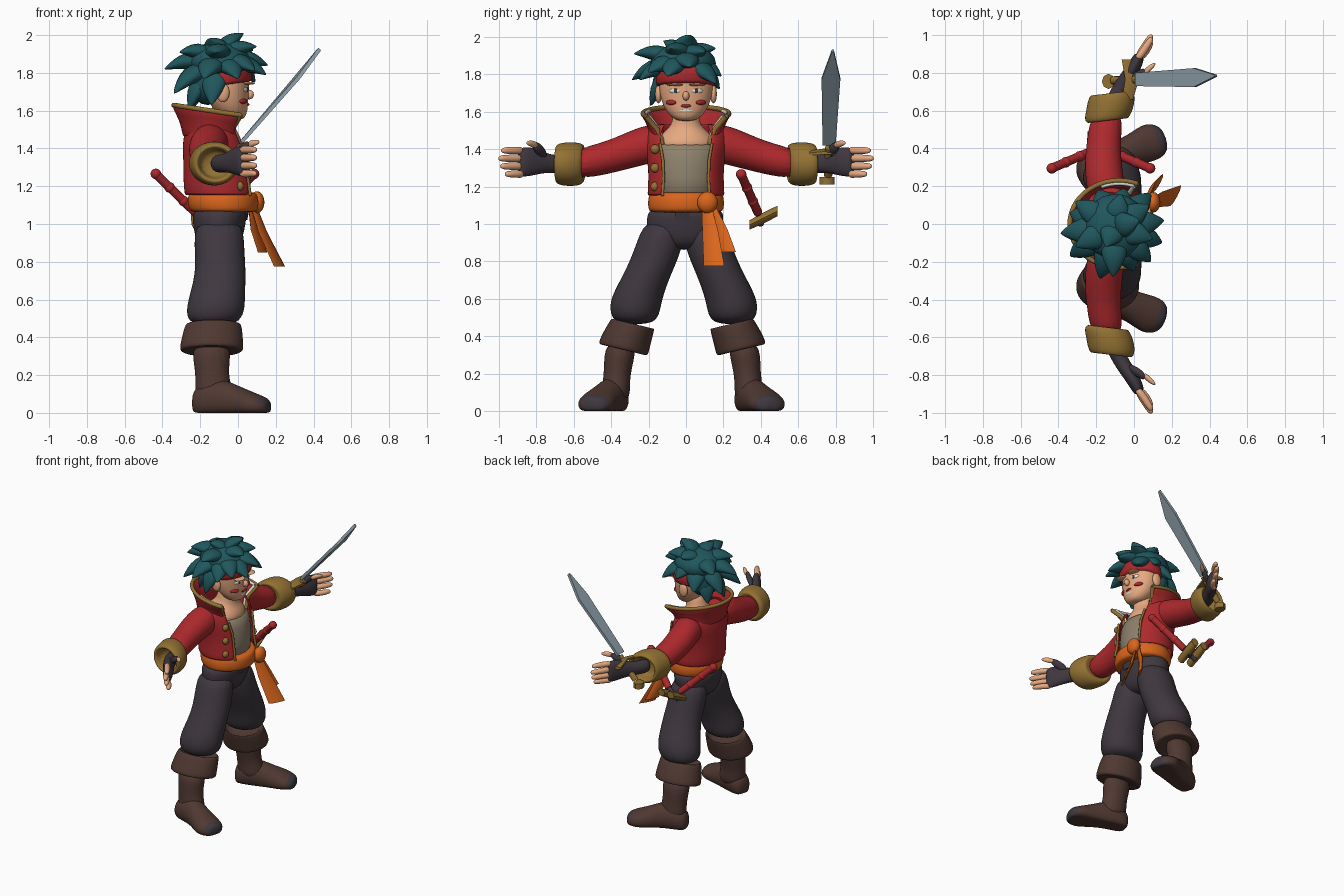
import bpy, bmesh, math
from mathutils import Vector, Matrix

if "Cube" in bpy.data.objects:
    bpy.data.objects.remove(bpy.data.objects["Cube"])


def material(name, r, g, b):
    m = bpy.data.materials.new(name)
    m.use_nodes = True
    m.diffuse_color = (r, g, b, 1)
    m.node_tree.nodes["Principled BSDF"].inputs["Base Color"].default_value = (r, g, b, 1)
    return m


TEAL = material("teal hair", .014, .095, .11)
RED = material("red cloth", .42, .022, .026)
SKIN = material("skin", .8, .4, .22)
GOLD = material("old gold", .29, .165, .033)
DARK = material("dark cloth", .05, .04, .05)
BROWN = material("brown leather", .08, .04, .031)
ORANGE = material("orange sash", .7, .13, .012)
SHIRT = material("taupe shirt", .27, .22, .15)
STEEL = material("steel", .28, .36, .41)
WHITE = material("white", .75, .75, .72)
X, Y, Z = Vector((1, 0, 0)), Vector((0, 1, 0)), Vector((0, 0, 1))


def skin_rings(bm, rings, u, v, sides, gap=None):
    """Loft elliptical rings (x, y, z, half_u, half_v); gap opens the +x side, in degrees."""
    loops = []
    for i, (x, y, z, a, b) in enumerate(rings):
        t = i / (len(rings) - 1)
        g = math.radians(gap[0] + (gap[1] - gap[0]) * t) if gap else 0
        loop = []
        for k in range(sides):
            ang = g + (math.tau - 2 * g) * k / (sides - 1 if gap else sides)
            p = Vector((x, y, z)) + u * (a * math.cos(ang)) + v * (b * math.sin(ang))
            p.z = max(p.z, 0)
            loop.append(bm.verts.new(p))
        loops.append(loop)
    for low, high in zip(loops, loops[1:]):
        for k in range(sides - 1 if gap else sides):
            n = (k + 1) % sides
            bm.faces.new((low[k], low[n], high[n], high[k]))
    if not gap:
        bm.faces.new(loops[0])
        bm.faces.new(loops[-1])


def finish(name, bm, mat, soft=0, mirror=False, thick=0, angle=50, shift=0):
    bmesh.ops.recalc_face_normals(bm, faces=bm.faces)
    mesh = bpy.data.meshes.new(name)
    bm.to_mesh(mesh)
    bm.free()
    mesh.materials.append(mat)
    for p in mesh.polygons:
        p.use_smooth = angle > 0
    if angle and not soft:
        mesh.set_sharp_from_angle(angle=math.radians(angle))
    obj = bpy.data.objects.new(name, mesh)
    obj.location.y = shift
    bpy.context.collection.objects.link(obj)
    if mirror:
        mod = obj.modifiers.new("mirror", 'MIRROR')
        mod.use_axis = (False, True, False)
        mod.use_mirror_merge = False
    if thick:
        obj.modifiers.new("thickness", 'SOLIDIFY').thickness = thick
    if soft:
        mod = obj.modifiers.new("smooth", 'SUBSURF')
        mod.levels = mod.render_levels = soft
    return obj


def loft(name, rings, mat, u=X, v=Y, sides=16, gap=None, soft=2, **kw):
    bm = bmesh.new()
    skin_rings(bm, rings, u, v, sides, gap)
    return finish(name, bm, mat, soft, **kw)


def ball(name, mat, place, size, yaw=0, mirror=False):
    bm = bmesh.new()
    m = Matrix.Translation(place) @ Matrix.Rotation(yaw, 4, 'Z') @ Matrix.Diagonal((*size, 1))
    bmesh.ops.create_uvsphere(bm, u_segments=16, v_segments=10, radius=1, matrix=m)
    return finish(name, bm, mat, mirror=mirror)


def trim(name, points, radius, mat):
    curve = bpy.data.curves.new(name, 'CURVE')
    curve.dimensions = '3D'
    curve.bevel_depth = radius
    curve.use_fill_caps = True
    s = curve.splines.new('POLY')
    s.points.add(len(points) - 1)
    for p, co in zip(s.points, points):
        p.co = (*co, 1)
    curve.materials.append(mat)
    bpy.context.collection.objects.link(bpy.data.objects.new(name, curve))


def arc_point(ring, degrees, u=X, size=1):
    t = math.radians(degrees)
    return Vector(ring[:3]) + (u * (ring[3] * math.cos(t)) + Y * (ring[4] * math.sin(t))) * size


# Trousers
loft("trouser_hips", [(-.1, -.01, .86, .08, .08), (-.1, -.01, .92, .13, .2), (-.1, -.005, 1.02, .145, .212),
                      (-.09, 0, 1.1, .15, .205)], DARK)
loft("trouser_legs", [(-.1, .1, 1.03, .13, .11), (-.1, .13, .88, .135, .13), (-.09, .185, .75, .135, .128),
                      (-.11, .248, .62, .15, .14), (-.12, .262, .54, .16, .14), (-.13, .26, .46, .13, .11)],
     DARK, mirror=True, shift=-.012)
loft("fly_flap", [(.043, -.02, 1.02, .04, .006), (.055, -.02, 1.08, .04, .006)], DARK, u=Y, v=X, sides=4, soft=0)

# Boots, with the turned-down cuffs square to the legs
loft("boot_cuffs", [(-.13, .26, .4, .1, .08), (-.13, .26, .475, .14, .11), (-.13, .265, .465, .155, .12),
                    (-.14, .31, .355, .172, .135), (-.14, .317, .32, .172, .135), (-.14, .315, .335, .1, .09)],
     BROWN, v=Vector((0, 1, .24)), mirror=True, shift=-.02)
loft("boot_shafts", [(-.12, .355, .05, .1, .08), (-.13, .355, .14, .1, .075), (-.14, .345, .22, .085, .073),
                     (-.14, .325, .38, .12, .095)], BROWN, mirror=True, shift=-.02)
feet = loft("boot_feet", [(-.24, .335, .05, .045, .07), (-.195, .35, .06, .08, .09), (-.1, .375, .08, .085, .11),
                          (-.01, .413, .055, .085, .095), (.07, .453, .04, .105, .075), (.13, .468, .035, .095, .055),
                          (.17, .478, .03, .05, .04)],
            BROWN, u=Vector((-.3, .95, 0)), v=Z, mirror=True, shift=-.024)
feet.data.materials.append(DARK)
for p in feet.data.polygons:
    p.material_index = int(p.center.x > .13)

# Shirt, chest and neck
loft("shirt", [(-.09, 0, 1.1, .165, .18), (-.09, 0, 1.25, .165, .18), (-.1, 0, 1.38, .16, .19),
               (-.12, 0, 1.45, .145, .19)], SHIRT, soft=1)
loft("chest_and_neck", [(-.12, 0, 1.38, .145, .17), (-.12, 0, 1.45, .145, .17), (-.11, 0, 1.5, .1, .11),
                        (-.09, 0, 1.54, .07, .07), (-.08, 0, 1.64, .07, .07)], SKIN)

# Open jacket; the flared collar narrows and rises to the back and has gold and white edging
jacket = [(-.09, 0, 1.15, .195, .21), (-.1, 0, 1.24, .19, .2), (-.105, 0, 1.34, .185, .205),
          (-.12, 0, 1.43, .175, .23), (-.13, 0, 1.5, .15, .22), (-.13, 0, 1.54, .13, .17)]
collar = [(-.13, 0, 1.44, .15, .18), (-.12, 0, 1.52, .17, .185), (-.08, 0, 1.59, .26, .23)]
dip = Vector((1, 0, -.15))
loft("jacket_body", jacket, RED, sides=28, gap=(36, 40), soft=1, thick=.015)
loft("jacket_collar", collar, RED, u=dip, sides=24, gap=(44, 68), soft=1, thick=.015)
trim("collar_rim", [arc_point(collar[2], 68 + 224 * k / 30, dip) for k in range(31)], .013, GOLD)
for side, sign in (("left", 1), ("right", -1)):
    trim(side + "_jacket_edge", [arc_point(r, sign * 37) for r in jacket[:4]], .008, GOLD)
    trim(side + "_collar_edge", [arc_point(r, sign * (45 + 12 * i), dip) for i, r in enumerate(collar)], .014, GOLD)
    trim(side + "_collar_lining", [arc_point(r, sign * (47 + 12 * i), dip, .92) for i, r in enumerate(collar)],
         .011, WHITE)
    trim(side + "_rim_lining", [arc_point(collar[2], sign * (71 + 6 * k), dip, .93) for k in range(8)], .01, WHITE)
for k in range(3):
    ball("jacket_button_%d" % (k + 1), GOLD, (.012, -.165, 1.2 + .1 * k), (.02, .025, .025))

# Sleeves, hollow cuffs and gloves
loft("sleeves", [(-.14, .1, 1.43, .09, .09), (-.15, .2, 1.43, .105, .11), (-.165, .32, 1.39, .1, .1),
                 (-.16, .45, 1.345, .09, .088), (-.14, .6, 1.32, .088, .083)], RED, v=Z, mirror=True)
loft("sleeve_cuffs", [(-.14, .56, 1.325, .07, .07), (-.14, .54, 1.325, .105, .095), (-.14, .565, 1.32, .127, .117),
                      (-.125, .62, 1.32, .13, .12), (-.12, .67, 1.32, .127, .117), (-.12, .7, 1.32, .11, .1),
                      (-.12, .685, 1.32, .085, .078), (-.12, .61, 1.32, .08, .075)],
     GOLD, u=Vector((1, .12, 0)), v=Z, mirror=True)
PALM = Vector((.87, -.5, 0))
loft("gloves", [(-.12, .6, 1.32, .055, .055), (-.08, .71, 1.32, .04, .045), (-.04, .77, 1.33, .04, .06),
                (0, .83, 1.335, .037, .08), (.025, .88, 1.33, .033, .08), (.03, .895, 1.33, .02, .07)],
     DARK, u=PALM, v=Z, mirror=True)
loft("glove_thumbs", [(-.03, .76, 1.36, .03, .03), (.02, .785, 1.4, .028, .03), (.06, .81, 1.425, .024, .024)],
     DARK, u=Y, v=Z, sides=8, mirror=True)
loft("thumb_tips", [(.05, .8, 1.42, .02, .02), (.085, .825, 1.43, .021, .02), (.115, .85, 1.435, .01, .01)],
     SKIN, u=Y, v=Z, sides=8, mirror=True)
for k, (name, reach) in enumerate((("little", -.035), ("ring", -.01), ("middle", 0), ("index", -.015))):
    h = 1.267 + .042 * k
    loft(name + "_fingers", [(.015, .87, h, .022, .023), (.05, .93 + reach, h, .022, .022),
                             (.085, .985 + reach, h, .02, .02), (.095, 1.003 + reach, h, .009, .01)],
         SKIN, u=PALM, v=Z, sides=8, mirror=True)

# Sash with knot and tails
loft("sash", [(-.075, 0, 1.06, .16, .18), (-.075, 0, 1.07, .185, .205), (-.08, 0, 1.12, .195, .21),
              (-.08, 0, 1.165, .185, .2), (-.08, 0, 1.17, .15, .17)], ORANGE)
ball("sash_knot", ORANGE, (.1, .115, 1.115), (.04, .055, .058))
across, out = Vector((.45, .85, 0)), Vector((.85, -.45, 0))
loft("sash_long_tail", [(.08, .11, 1.1, .03, .012), (.13, .13, .96, .05, .012), (.22, .15, .775, .065, .01)],
     ORANGE, u=across, v=out, sides=8, soft=0)
loft("sash_short_tail", [(.07, .13, 1.1, .03, .012), (.09, .18, .97, .05, .012), (.13, .22, .85, .055, .01)],
     ORANGE, u=across, v=out, sides=8, soft=0)

# Pair of sheathed daggers on the left hip
for name, s in (("rear", -1), ("fore", 1)):
    mid = -.175
    top, low = Vector((mid + s * .26, .295, 1.265)), Vector((mid + s * .05, .385, 1.06))
    trim(name + "_dagger_grip", (top, low), .024, RED)
    for k in range(3):
        ball("%s_grip_ring_%d" % (name, k + 1), RED, top.lerp(low, k * .35), (.028, .028, .028))
    loft(name + "_dagger_guard", [(mid + s * .04, .34, .995, .03, .025), (mid + s * .04, .42, 1.035, .035, .03),
                                  (mid + s * .04, .49, 1.07, .03, .028)], GOLD, v=Z, sides=8, soft=0)
    trim(name + "_dagger_sheath", (low, (mid - s * .04, .4, 1)), .017, DARK)

# Raised sword in the left hand, with a flat blade
across = Vector((-.75, 0, .66))
bm = bmesh.new()
bm.faces.new([bm.verts.new(p) for p in ((.02, .73, 1.42), (.33, .725, 1.77), (.44, .78, 1.92), (.44, .79, 1.92),
                                        (.33, .825, 1.77), (.02, .8, 1.42))])
finish("sword_blade", bm, STEEL, thick=.02, angle=0)
trim("sword_grip", [(.02, .765, 1.41), (-.11, .76, 1.26)], .022, GOLD)
loft("sword_guard", [(-.035, .66, 1.38, .03, .022), (-.01, .765, 1.39, .035, .03), (-.035, .87, 1.37, .03, .022)],
     GOLD, v=across, sides=6, soft=0)
loft("sword_pommel", [(-.135, .755, 1.21, .035, .04), (-.135, .755, 1.25, .035, .04)], GOLD, sides=8, soft=0)

# Head and face
loft("head", [(-.02, 0, 1.55, .04, .04), (-.025, 0, 1.57, .07, .08), (-.045, 0, 1.62, .1, .122),
              (-.06, 0, 1.7, .12, .147), (-.06, 0, 1.8, .125, .15), (-.07, 0, 1.88, .1, .12),
              (-.07, 0, 1.92, .04, .05)], SKIN)
ball("ears", SKIN, (-.08, .147, 1.695), (.035, .018, .05), mirror=True)
ball("nose", SKIN, (.062, 0, 1.685), (.022, .018, .025))
ball("brows", SKIN, (.055, .06, 1.745), (.035, .045, .008), mirror=True)
ball("eye_whites", WHITE, (.041, .06, 1.712), (.009, .032, .014), .35, mirror=True)
ball("pupils", DARK, (.049, .056, 1.712), (.005, .01, .013), .35, mirror=True)
ball("cheek_marks", RED, (.027, .08, 1.65), (.014, .032, .014), .6, mirror=True)
ball("lips", RED, (.048, 0, 1.632), (.012, .028, .009))
ball("teeth", WHITE, (.041, 0, 1.607), (.01, .038, .01))

# Headband
loft("headband", [(-.06, 0, 1.735, .13, .155), (-.06, 0, 1.74, .138, .164), (-.06, 0, 1.825, .138, .164),
                  (-.06, 0, 1.83, .12, .15)], RED, u=Vector((1, 0, .14)), sides=24, soft=1)

# Spiky hair: a cap and broad tapering locks aimed at their tips
ball("hair_cap", TEAL, (-.1, -.015, 1.86), (.17, .175, .105))
ball("hair_nape", TEAL, (-.16, -.01, 1.75), (.1, .14, .12))
tips = [(-.39, -.05, 1.82), (-.34, -.17, 1.69), (-.34, .06, 1.7), (-.31, .12, 1.86), (-.31, -.12, 1.91),
        (-.26, -.09, 1.6), (-.24, .08, 1.61), (-.18, -.29, 1.77), (-.11, -.28, 1.91), (-.14, -.19, 1.63),
        (-.19, .18, 1.72), (-.05, .19, 1.79), (-.07, .16, 1.94), (-.15, -.12, 1.98), (.03, .02, 2.01),
        (.08, .1, 1.92), (.0, -.25, 1.77), (.09, -.2, 1.81), (.15, -.1, 1.79), (.16, .02, 1.84),
        (.09, .16, 1.75), (.1, -.08, 1.94)]
bm = bmesh.new()
for tip in map(Vector, tips):
    root = Vector((-.1, -.015, 1.85)).lerp(tip, .1)
    aim = (tip - root).normalized()
    side = aim.cross(Z).normalized()
    lift = side.cross(aim)
    rings = []
    for t, r in ((0, .07), (.4, .085), (.7, .06), (.9, .026), (1, .003)):
        bow = lift * (.035 * math.sin(math.pi * t))
        rings.append((*(root.lerp(tip, t) + bow), r, r * .65))
    skin_rings(bm, rings, side, lift, 8)
finish("hair_spikes", bm, TEAL, soft=1)
